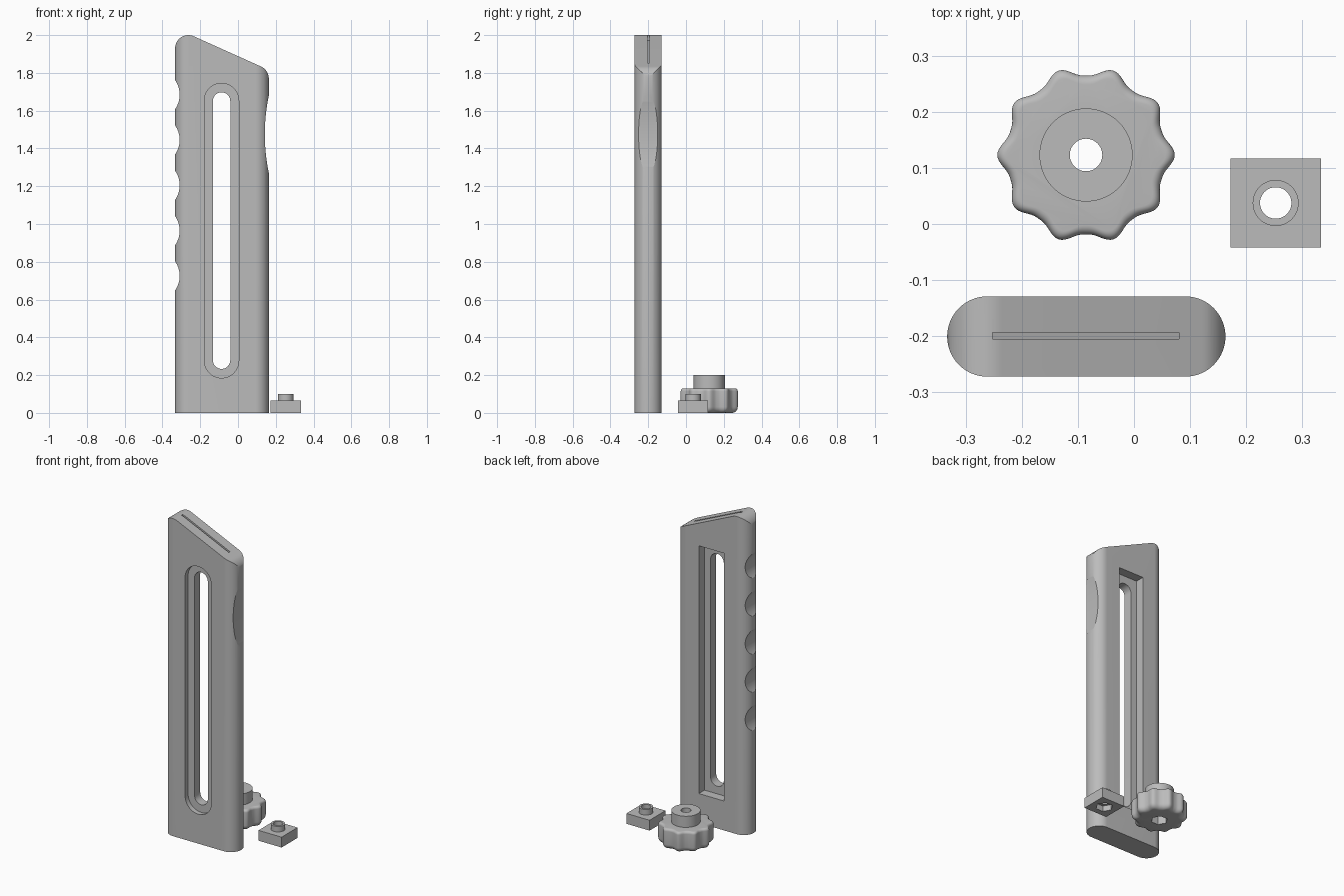
import bpy, bmesh, math
from math import sin, cos, pi, radians

if "Cube" in bpy.data.objects:
    bpy.data.objects.remove(bpy.data.objects["Cube"])

grey = bpy.data.materials.new("plain grey")
grey.diffuse_color = (0.5, 0.5, 0.5, 1)
grey.use_nodes = True
grey.node_tree.nodes["Principled BSDF"].inputs["Base Color"].default_value = grey.diffuse_color


def loft(name, rings):
    """Closed solid through rings of equal point count."""
    bm = bmesh.new()
    vs = [[bm.verts.new(p) for p in ring] for ring in rings]
    n = len(vs[0])
    for a, b in zip(vs, vs[1:]):
        for i in range(n):
            j = (i + 1) % n
            bm.faces.new((a[i], a[j], b[j], b[i]))
    bm.faces.new(vs[0][::-1])
    bm.faces.new(vs[-1])
    bmesh.ops.recalc_face_normals(bm, faces=bm.faces)
    me = bpy.data.meshes.new(name)
    bm.to_mesh(me)
    bm.free()
    me.materials.append(grey)
    ob = bpy.data.objects.new(name, me)
    bpy.context.collection.objects.link(ob)
    return ob


def prism(name, pts, a, b, axis="z"):
    """Extrude a 2D outline along z (xy outline) or y (xz outline)."""
    if axis == "z":
        return loft(name, [[(x, y, h) for x, y in pts] for h in (a, b)])
    return loft(name, [[(x, h, z) for x, z in pts] for h in (a, b)])


def arc(cx, cy, r, a0, a1, n):
    return [(cx + r * cos(radians(a0 + (a1 - a0) * i / n)),
             cy + r * sin(radians(a0 + (a1 - a0) * i / n))) for i in range(n + 1)]


def circle(cx, cy, r, n=48, turn=0):
    return arc(cx, cy, r, turn, turn + 360, n)[:-1]


def rect(x0, y0, x1, y1):
    return [(x0, y0), (x1, y0), (x1, y1), (x0, y1)]


def boolean(ob, cutter, op="DIFFERENCE"):
    m = ob.modifiers.new(op.lower(), "BOOLEAN")
    m.operation, m.object, m.solver = op, cutter, "EXACT"
    bpy.context.view_layer.objects.active = ob
    bpy.ops.object.modifier_apply(modifier=m.name)
    bpy.data.objects.remove(cutter)


def smooth(ob, angle=30):
    bpy.ops.object.select_all(action="DESELECT")
    ob.select_set(True)
    bpy.context.view_layer.objects.active = ob
    bpy.ops.object.shade_smooth_by_angle(angle=radians(angle))


# Handle: rounded bar intersected with its slanted-top front profile
L, R, YC, RY = -0.333, 0.163, -0.2005, 0.0715
bar = arc(R - RY, YC, RY, -90, 90, 32) + arc(L + RY, YC, RY, 90, 270, 32)
handle = prism("handle", bar, 0, 2.1)
tilt = math.degrees(math.atan2(1, 0.45))
profile = ([(L - 0.05, -0.1), (R + 0.05, -0.1), (R + 0.05, 1.77)]
           + arc(R - 0.07, 1.770, 0.07, 0, tilt, 14)
           + arc(L + 0.07, 1.930, 0.07, tilt, 180, 20) + [(L - 0.05, 1.93)])
boolean(handle, prism("profile", profile, -0.4, 0, "y"), "INTERSECT")

# Finger grooves and thumb hollow
for i in range(5):
    groove = circle(L + 0.024 - 0.135, 1.685 - 0.24 * i, 0.135, 96)
    boolean(handle, prism("groove", groove, -0.4, 0, "y"))
hollow = arc(R - 0.021 + 1.0, 1.475, 1.0, 165, 195, 64)
boolean(handle, prism("hollow", hollow, -0.4, 0, "y"))


# Long slot: rounded front recess, through slot, square rear channel
def slot(r, z0, z1):
    return arc(-0.087, z1 - r, r, 0, 180, 24) + arc(-0.087, z0 + r, r, 180, 360, 24)


boolean(handle, prism("front_recess", slot(0.091, 0.185, 1.745), -0.4, YC - RY + 0.03, "y"))
boolean(handle, prism("through_slot", slot(0.046, 0.233, 1.697), -0.4, 0, "y"))
boolean(handle, prism("rear_channel", rect(-0.175, 0.185, 0.001, 1.745),
                      YC + RY - 0.057, 0, "y"))

# Thin slit along the slanted top
x0, x1 = -0.252, 0.08
z0, z1 = (1.994 - 0.45 * (x + 0.234) for x in (x0, x1))
slit = [(x0, z0 - 0.03), (x1, z1 - 0.03), (x1, z1 + 0.06), (x0, z0 + 0.06)]
boolean(handle, prism("slit", slit, -0.205, -0.193, "y"))
smooth(handle, 25)

# Knob: ten-lobed grip with rounded rims, hub, bore and hexagonal pocket
KX, KY = -0.0855, 0.123


def lobes(inset, z, n=200):
    ring = []
    for i in range(n):
        t = 2 * pi * i / n
        r = 0.1415 + 0.0165 * ((1 + cos(10 * t)) / 2) ** 1.4 - inset
        ring.append((KX + r * cos(t), KY + r * sin(t), z))
    return ring


B, T, H = 0.032, 0.016, 0.13
steps = [i * pi / 12 for i in range(7)]
rings = [lobes(B * (1 - sin(a)), B * (1 - cos(a))) for a in steps]
rings += [lobes(T * (1 - cos(a)), H - T + T * sin(a)) for a in steps]
knob = loft("knob", rings)
boolean(knob, prism("hub", circle(KX, KY, 0.083, 64), 0.05, 0.2), "UNION")
boolean(knob, prism("bore", circle(KX, KY, 0.029), -0.1, 0.3))
boolean(knob, prism("pocket", circle(KX, KY, 0.048, 6), -0.1, 0.06))
smooth(knob, 40)

# Sliding block: square plate with boss, bore and hexagonal pocket
NX, NY = 0.2525, 0.0375
block = prism("sliding_block", rect(0.172, -0.042, 0.333, 0.117), 0, 0.065)
boolean(block, prism("boss", circle(NX, NY, 0.041), 0.03, 0.1), "UNION")
boolean(block, prism("bore", circle(NX, NY, 0.028), -0.1, 0.3))
boolean(block, prism("pocket", circle(NX, NY, 0.05, 6), -0.1, 0.035))
smooth(block)
